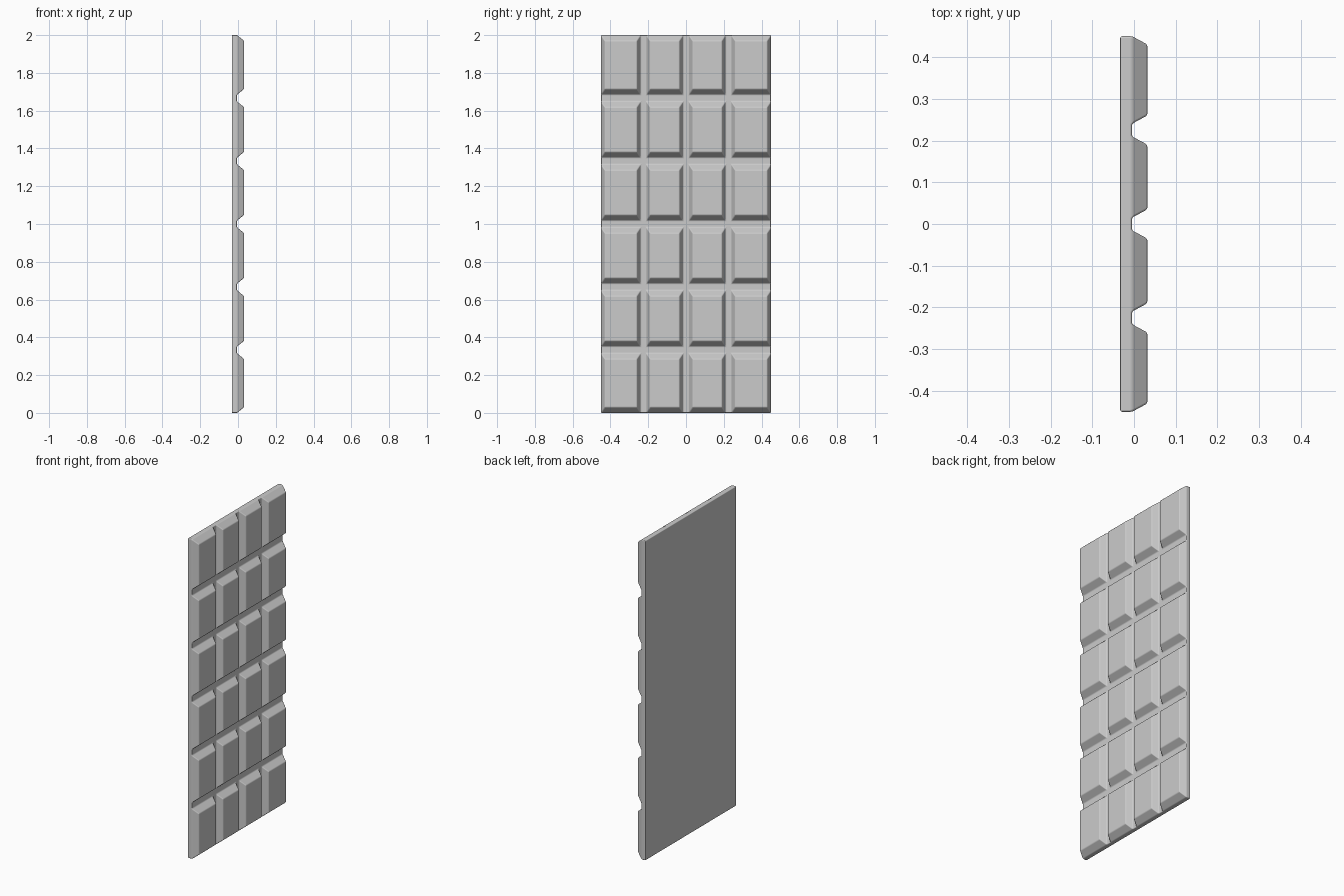
import bpy, bmesh

if "Cube" in bpy.data.objects:
    bpy.data.objects.remove(bpy.data.objects["Cube"])

BACK, GROOVE, FRONT = -0.033, -0.005, 0.032
SLOPE_Y, SLOPE_Z = 0.02, 0.03


def breaks(start, length, count, gap):
    """Block and groove boundaries along one axis."""
    pitch = length / count
    pts = [start]
    for i in range(1, count):
        pts += [start + i * pitch - gap / 2, start + i * pitch + gap / 2]
    return pts + [start + length]


ys = breaks(-0.45, 0.90, 4, 0.030)
zs = breaks(0.0, 2.0, 6, 0.036)

# groove-level sheet, divided into squares and channels
bm = bmesh.new()
grid = [[bm.verts.new((GROOVE, y, z)) for z in zs] for y in ys]
blocks = []
for i in range(len(ys) - 1):
    for j in range(len(zs) - 1):
        f = bm.faces.new((grid[i][j], grid[i + 1][j], grid[i + 1][j + 1], grid[i][j + 1]))
        if i % 2 == 0 and j % 2 == 0:
            blocks.append(f)

# slab sides and flat back
ny, nz = len(ys), len(zs)
loop = ([grid[i][0] for i in range(ny)] + [grid[-1][j] for j in range(1, nz)]
        + [grid[i][-1] for i in range(ny - 2, -1, -1)]
        + [grid[0][j] for j in range(nz - 2, 0, -1)])
back = [bm.verts.new((BACK, v.co.y, v.co.z)) for v in loop]
for k in range(len(loop)):
    n = (k + 1) % len(loop)
    bm.faces.new((loop[n], loop[k], back[k], back[n]))
bm.faces.new(back[::-1])

# raised squares with sloping sides
bounds = [f.calc_center_median() for f in blocks]
sizes = [(max(v.co.y for v in f.verts) - min(v.co.y for v in f.verts),
          max(v.co.z for v in f.verts) - min(v.co.z for v in f.verts)) for f in blocks]
bm.normal_update()
bmesh.ops.inset_individual(bm, faces=blocks, thickness=0.01)
for f, c, (w, h) in zip(blocks, bounds, sizes):
    for v in f.verts:
        sy = 1 if v.co.y > c.y else -1
        sz = 1 if v.co.z > c.z else -1
        v.co = (FRONT, c.y + sy * (w / 2 - SLOPE_Y), c.z + sz * (h / 2 - SLOPE_Z))
bmesh.ops.recalc_face_normals(bm, faces=bm.faces)

mesh = bpy.data.meshes.new("segmented_bar")
bm.to_mesh(mesh)
bm.free()
bar = bpy.data.objects.new("segmented_bar", mesh)
bpy.context.collection.objects.link(bar)

# softened edges
bev = bar.modifiers.new("soft_edges", 'BEVEL')
bev.width = 0.005
bev.segments = 3
bev.limit_method = 'ANGLE'
bev.angle_limit = 0.35
bev.harden_normals = True
bpy.context.view_layer.objects.active = bar
bar.select_set(True)
bpy.ops.object.shade_smooth_by_angle()
